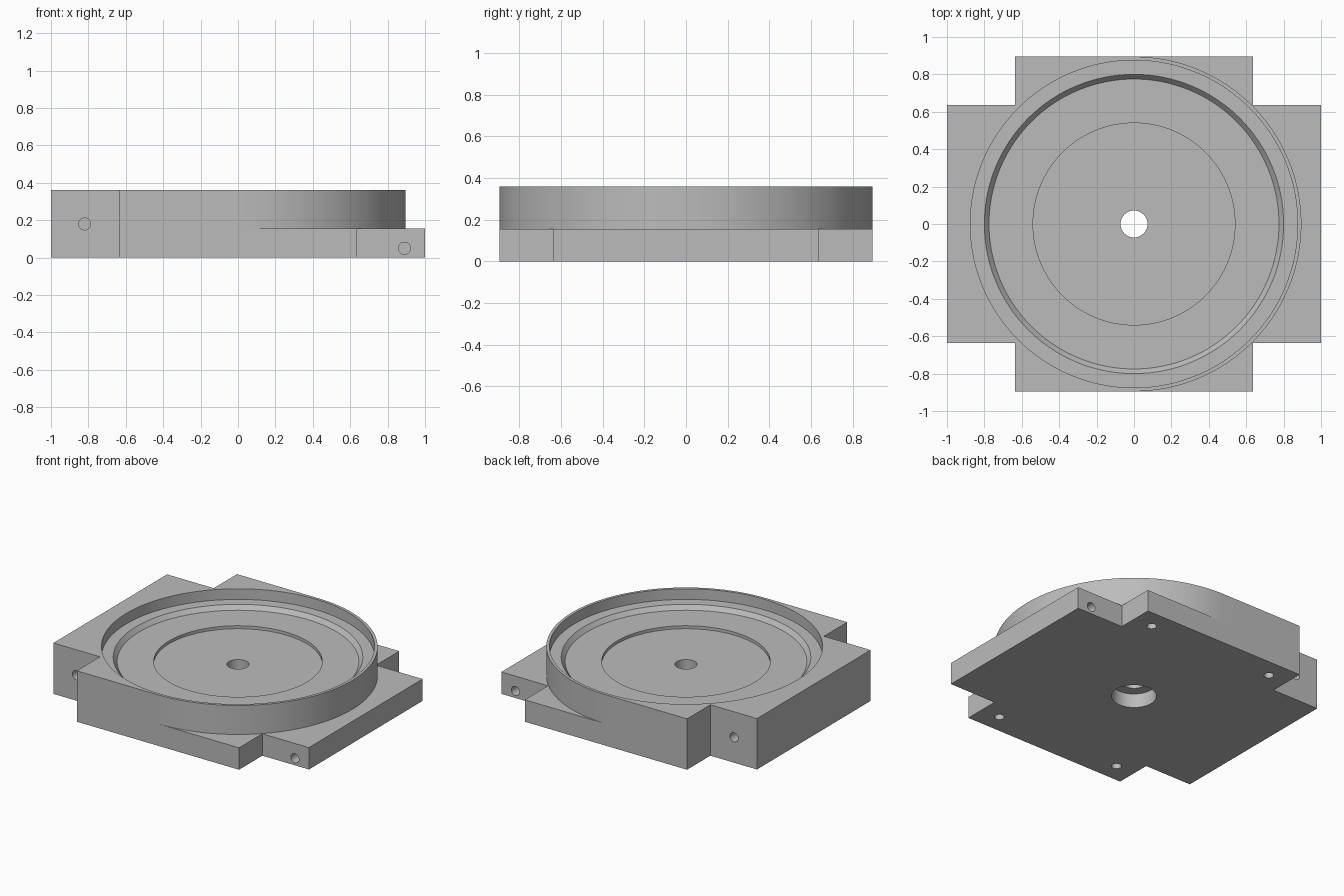
import bpy, bmesh
from math import sin, cos, pi, radians
from mathutils import Matrix, Vector

if "Cube" in bpy.data.objects:
    bpy.data.objects.remove(bpy.data.objects["Cube"], do_unlink=True)

SEG = 128
ARM_X, ARM_Y, NOTCH = 1.0, 0.895, 0.635   # cross-shaped plan
TOP, SHELF = 0.36, 0.155                  # full height and low step

grey = bpy.data.materials.new("plain grey")
grey.use_nodes = True
grey.diffuse_color = (0.5, 0.5, 0.5, 1)
grey.node_tree.nodes["Principled BSDF"].inputs["Base Color"].default_value = (0.5, 0.5, 0.5, 1)


def finish(name, bm):
    bmesh.ops.recalc_face_normals(bm, faces=bm.faces)
    mesh = bpy.data.meshes.new(name)
    bm.to_mesh(mesh)
    bm.free()
    mesh.materials.append(grey)
    obj = bpy.data.objects.new(name, mesh)
    bpy.context.collection.objects.link(obj)
    return obj


def prism(name, outline, z0, z1):
    bm = bmesh.new()
    face = bm.faces.new([bm.verts.new((x, y, z0)) for x, y in outline])
    ext = bmesh.ops.extrude_face_region(bm, geom=[face])["geom"]
    up = [v for v in ext if isinstance(v, bmesh.types.BMVert)]
    bmesh.ops.translate(bm, verts=up, vec=(0, 0, z1 - z0))
    return finish(name, bm)


def lathe(name, profile):
    bm = bmesh.new()
    verts = [bm.verts.new((r, 0, z)) for r, z in profile]
    edges = [bm.edges.new(pair) for pair in zip(verts, verts[1:])]
    bmesh.ops.spin(bm, geom=verts + edges, cent=(0, 0, 0), axis=(0, 0, 1),
                   angle=2 * pi, steps=SEG, use_merge=True)
    bmesh.ops.remove_doubles(bm, verts=bm.verts, dist=1e-5)
    return finish(name, bm)


def drill(name, centre, radius, length, axis):
    bm = bmesh.new()
    turn = Vector((0, 0, 1)).rotation_difference(Vector(axis)).to_matrix().to_4x4()
    bmesh.ops.create_cone(bm, cap_ends=True, segments=32, radius1=radius, radius2=radius,
                          depth=2 * length, matrix=Matrix.Translation(centre) @ turn)
    return finish(name, bm)


# Cross-shaped base block
quarter = [(ARM_X, NOTCH), (NOTCH, NOTCH), (NOTCH, ARM_Y)]
cross = []
for sx, sy in ((1, 1), (-1, 1), (-1, -1), (1, -1)):
    pts = [(x * sx, y * sy) for x, y in quarter]
    cross += pts if sx * sy > 0 else pts[::-1]
body = prism("stepped_housing", cross, 0, TOP)

# Low shelf around the round wall on the +x half
half = SEG // 2
arc = [(ARM_Y * sin(pi * i / half), -ARM_Y * cos(pi * i / half)) for i in range(half + 1)]
cutters = [prism("shelf_cutter", arc + [(0, 1.2), (1.2, 1.2), (1.2, -1.2), (0, -1.2)], SHELF, 0.6)]

# Stepped round pocket, bore and underside counterbore
cutters.append(lathe("pocket_cutter", [
    (0, 0.6), (0.875, 0.6), (0.875, 0.285), (0.8, 0.285), (0.775, 0.255), (0.54, 0.255),
    (0.54, 0.234), (0.072, 0.234), (0.072, 0.1), (0.144, 0.1), (0.144, -0.2), (0, -0.2)]))

# Blind holes in the arm ends and the underside
for s in (1, -1):
    for x, z in ((-0.82, 0.18), (0.89, 0.05)):
        cutters.append(drill("side_hole_cutter", (x, s * NOTCH, z), 0.032, 0.2, (0, 1, 0)))
    for x in (-0.49, 0.49):
        cutters.append(drill("base_hole_cutter", (x, s * 0.76, 0), 0.032, 0.1, (0, 0, 1)))

# Carve the block, then discard the cutters
for cutter in cutters:
    mod = body.modifiers.new(cutter.name, "BOOLEAN")
    mod.operation, mod.solver, mod.object = "DIFFERENCE", "EXACT", cutter
bpy.context.view_layer.update()
carved = bpy.data.meshes.new_from_object(body.evaluated_get(bpy.context.evaluated_depsgraph_get()))
body.modifiers.clear()
body.data = carved
for cutter in cutters:
    bpy.data.objects.remove(cutter, do_unlink=True)

bpy.ops.object.select_all(action="DESELECT")
body.select_set(True)
bpy.context.view_layer.objects.active = body
bpy.ops.object.shade_smooth_by_angle(angle=radians(30))
